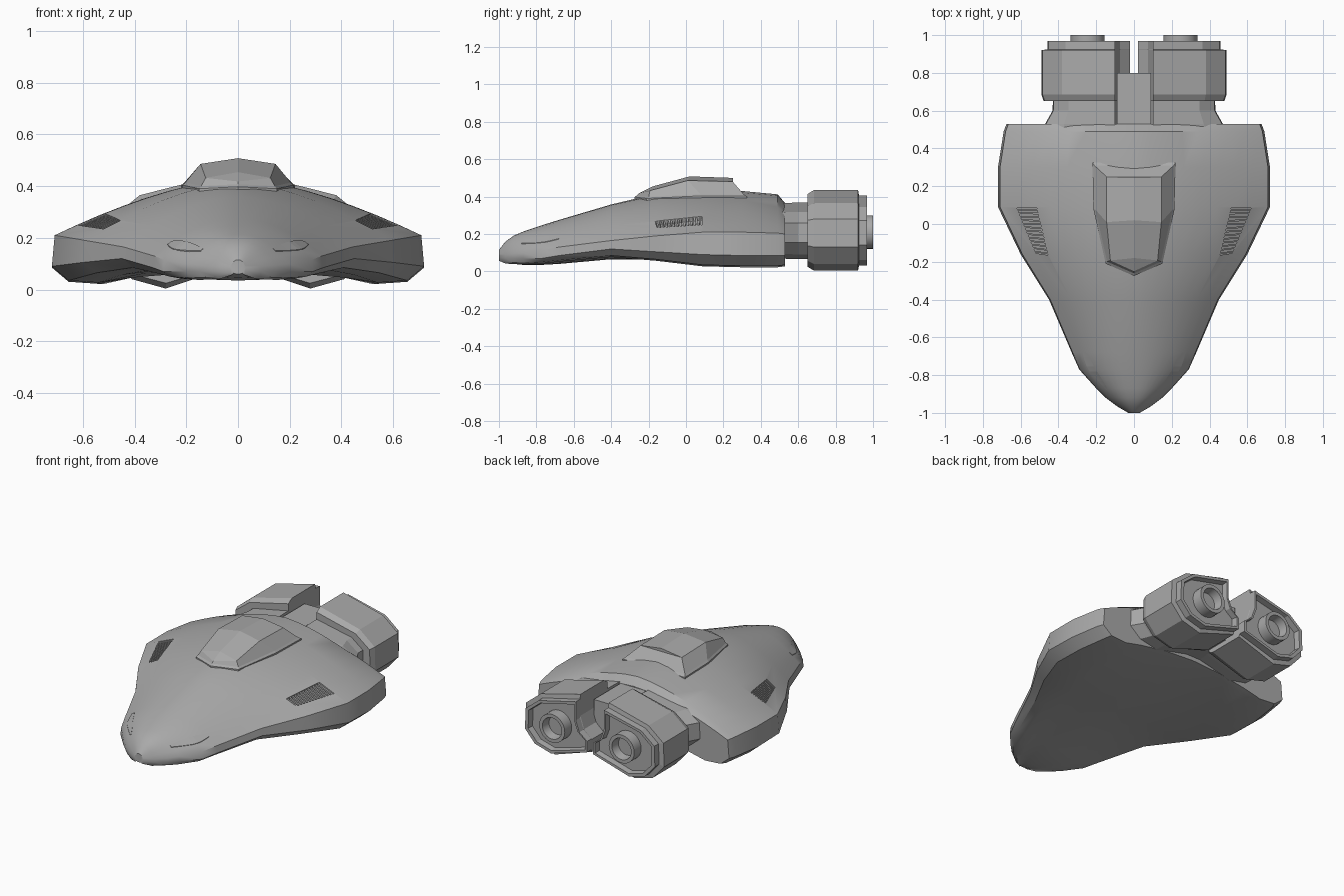
import bpy, bmesh, math
from mathutils import Vector

cube = bpy.data.objects.get("Cube")
if cube:
    bpy.data.objects.remove(cube)

grey = bpy.data.materials.new("hull grey")
grey.use_nodes = True
grey.diffuse_color = (0.4, 0.4, 0.4, 1)
grey.node_tree.nodes["Principled BSDF"].inputs["Base Color"].default_value = (0.4, 0.4, 0.4, 1)


def finish(name, bm, mirror=False, smooth=None):
    bmesh.ops.remove_doubles(bm, verts=bm.verts, dist=0.0005)
    bmesh.ops.recalc_face_normals(bm, faces=bm.faces)
    me = bpy.data.meshes.new(name)
    bm.to_mesh(me)
    bm.free()
    me.materials.append(grey)
    ob = bpy.data.objects.new(name, me)
    bpy.context.collection.objects.link(ob)
    if mirror:
        ob.modifiers.new("Mirror", 'MIRROR').use_mirror_merge = False
    if smooth:
        bpy.ops.object.select_all(action='DESELECT')
        ob.select_set(True)
        bpy.context.view_layer.objects.active = ob
        bpy.ops.object.shade_smooth_by_angle(angle=math.radians(smooth))
    return ob


def loft(bm, rings, caps=True):
    loops = [[bm.verts.new(p) for p in r] for r in rings]
    n = len(loops[0])
    for a, b in zip(loops, loops[1:]):
        for i in range(n):
            bm.faces.new((a[i], a[(i + 1) % n], b[(i + 1) % n], b[i]))
    if caps:
        bm.faces.new(loops[0])
        bm.faces.new(loops[-1])


# Hull stations: y, half width, top, upper chine, widest line, outer belly, centre belly, roundness
STATIONS = [
    (-1.0, .03, .115, .085, .075, .065, .06, 2.4),
    (-.965, .09, .16, .09, .07, .05, .045, 2.4),
    (-.92, .15, .192, .095, .07, .047, .04, 2.4),
    (-.87, .20, .213, .10, .07, .045, .035, 2.3),
    (-.77, .29, .247, .115, .07, .05, .035, 2.2),
    (-.68, .33, .275, .13, .085, .06, .04, 2.0),
    (-.4, .45, .358, .165, .12, .085, .065, 1.9),
    (-.16, .60, .415, .19, .105, .065, .065, 1.65),
    (.09, .72, .432, .21, .09, .035, .07, 1.5),
    (.3, .72, .43, .21, .085, .03, .08, 1.55),
    (.49, .69, .412, .205, .085, .03, .09, 1.6),
    (.53, .675, .365, .20, .085, .035, .095, 1.7)]


def station(y):
    for a, b in zip(STATIONS, STATIONS[1:]):
        if y <= b[0]:
            f = (y - a[0]) / (b[0] - a[0])
            return [p + (q - p) * f for p, q in zip(a, b)]
    return STATIONS[-1]


def top_z(x, y):
    _, w, zt, zu, _, _, _, p = station(y)
    return zu + (zt - zu) * (1 - min(1, abs(x) / (w * .985)) ** p)


def hull_ring(s):
    y, w, zt, zu, zl, zb, zc, p = s
    half = []
    for i in range(9):
        t = i / 8
        half.append((w * .985 * t, zu + (zt - zu) * (1 - t ** p)))
    half += [(w, zl), (w * .91, zb), (w * .75, zb - .008),
             (w * .58, zb + (zc - zb) * .3), (w * .3, zb + (zc - zb) * .8), (0, zc)]
    return [(x, y, z) for x, z in half] + [(-x, y, z) for x, z in half[-2:0:-1]]


bm = bmesh.new()
loft(bm, [hull_ring(s) for s in STATIONS])
hull = finish("hull", bm, smooth=32)

# Side vents: recess cut in the hull, with louvres inside
VENT = [(.515, .085), (.62, .085), (.52, -.155), (.455, -.165)]


def vent_point(u, v, lift):
    a, b, c, d = [Vector(p) for p in VENT]
    p = a.lerp(b, u).lerp(d.lerp(c, u), v)
    return (p.x, p.y, top_z(p.x, p.y) + lift)


bm = bmesh.new()
uv = [(0, 0), (1, 0), (1, 1), (0, 1)]
loft(bm, [[vent_point(u, v, h) for u, v in uv] for h in (-.02, .04)])
cutter = finish("vent_cutter", bm, mirror=True)
cutter.hide_render = True
cutter.hide_viewport = True
cut = hull.modifiers.new("Vent recess", 'BOOLEAN')
cut.operation = 'DIFFERENCE'
cut.object = cutter
hull.modifiers.move(len(hull.modifiers) - 1, 0)

bm = bmesh.new()
for i in range(13):
    v = (i + .3) / 13
    corners = [(0, v), (1, v), (1, v + .035), (0, v + .035)]
    loft(bm, [[vent_point(a, b, h) for a, b in corners] for h in (-.022, -.003)])
finish("vent_louvres", bm, mirror=True)

# Nose lamps: thin plates following the hull skin
bm = bmesh.new()
rows = []
for i in range(9):
    t = i / 8
    y = -.68 - .2 * t
    w = station(y)[1]
    mid, half = .80 - .06 * t, .07 * math.sin(math.pi * (.12 + .76 * t))
    ring = []
    for k, h in ((-half, .003), (half, .003), (half, -.004), (-half, -.004)):
        x = w * (mid + k)
        ring.append((x, y, top_z(x, y) + h))
    rows.append(ring)
loft(bm, rows)
finish("nose_lamp", bm, mirror=True)

# Canopy: thin sill on the hull skin, faceted roof with a centre ridge
BASE = [(0, -.275), (.15, -.21), (.215, .08), (.22, .325)]


def canopy_ring(scale, lift):
    return [(x * scale, y * scale, top_z(x, y) + lift) for x, y in BASE]


def mirrored(pts):
    return pts + [(-x, y, z) for x, y, z in pts[::-1] if x > 0]


roof = [(0, -.25, .418), (.125, -.193, .432), (.145, .01, .486), (.145, .25, .48)]
ridge = [roof[0], (0, -.18, .454), (0, .02, .508), (0, .25, .50)]
bm = bmesh.new()
loft(bm, [mirrored(r) for r in (canopy_ring(1, -.03), canopy_ring(1, .01),
                                canopy_ring(.95, .02), roof)], caps=False)
for s in (1, -1):
    side = [(s * x, y, z) for x, y, z in roof]
    bm.faces.new([bm.verts.new(p) for p in (ridge[0], side[1], ridge[1])])
    for i in (1, 2):
        bm.faces.new([bm.verts.new(p) for p in (ridge[i], side[i], side[i + 1], ridge[i + 1])])
bm.faces.new([bm.verts.new(p) for p in (roof[3], ridge[3], (-roof[3][0],) + roof[3][1:])])
finish("canopy", bm)

# Engine pods: angular section with a hollowed inner flank
POD = [(.10, .436), (.38, .365), (.485, .28), (.49, .13), (.41, .04),
       (.28, .004), (.02, .09), (.02, .17), (.075, .22), (.10, .30)]
CX, CZ = .245, .21


def pod_ring(y, outer, inner, tall):
    return [(CX + (x - CX) * (outer if x > CX else inner), y, CZ + (z - CZ) * tall)
            for x, z in POD]


bm = bmesh.new()
loft(bm, [pod_ring(.65, .95, 1, .9), pod_ring(.685, 1, 1, 1), pod_ring(.92, 1, 1, 1),
          pod_ring(.925, .87, 1, .87), pod_ring(.968, .87, 1, .87),
          pod_ring(.968, .78, .93, .78), pod_ring(.93, .76, .91, .76)])
finish("engine_pod", bm, mirror=True)

# Necks joining the pods to the hull
bm = bmesh.new()
loft(bm, [pod_ring(.48, 1, 1, .66), pod_ring(.53, .92, 1, .69),
          pod_ring(.60, .76, 1, .70), pod_ring(.67, .75, 1, .70)])
finish("engine_neck", bm, mirror=True)

# Centre spine between the pods
bm = bmesh.new()
spine = [(.09, .36), (.09, .12), (-.09, .12), (-.09, .36)]
loft(bm, [[(x, y, z) for x, z in spine] for y in (.50, .80)])
finish("centre_spine", bm)

# Nozzles: open tubes with a recessed core
bm = bmesh.new()
rings = []
for r, y in ((.09, .90), (.09, 1.0), (.068, 1.0), (.06, .945)):
    rings.append([(CX + r * math.cos(a * math.tau / 24), y, CZ + r * math.sin(a * math.tau / 24))
                  for a in range(24)])
loft(bm, rings)
finish("engine_nozzle", bm, mirror=True, smooth=35)
